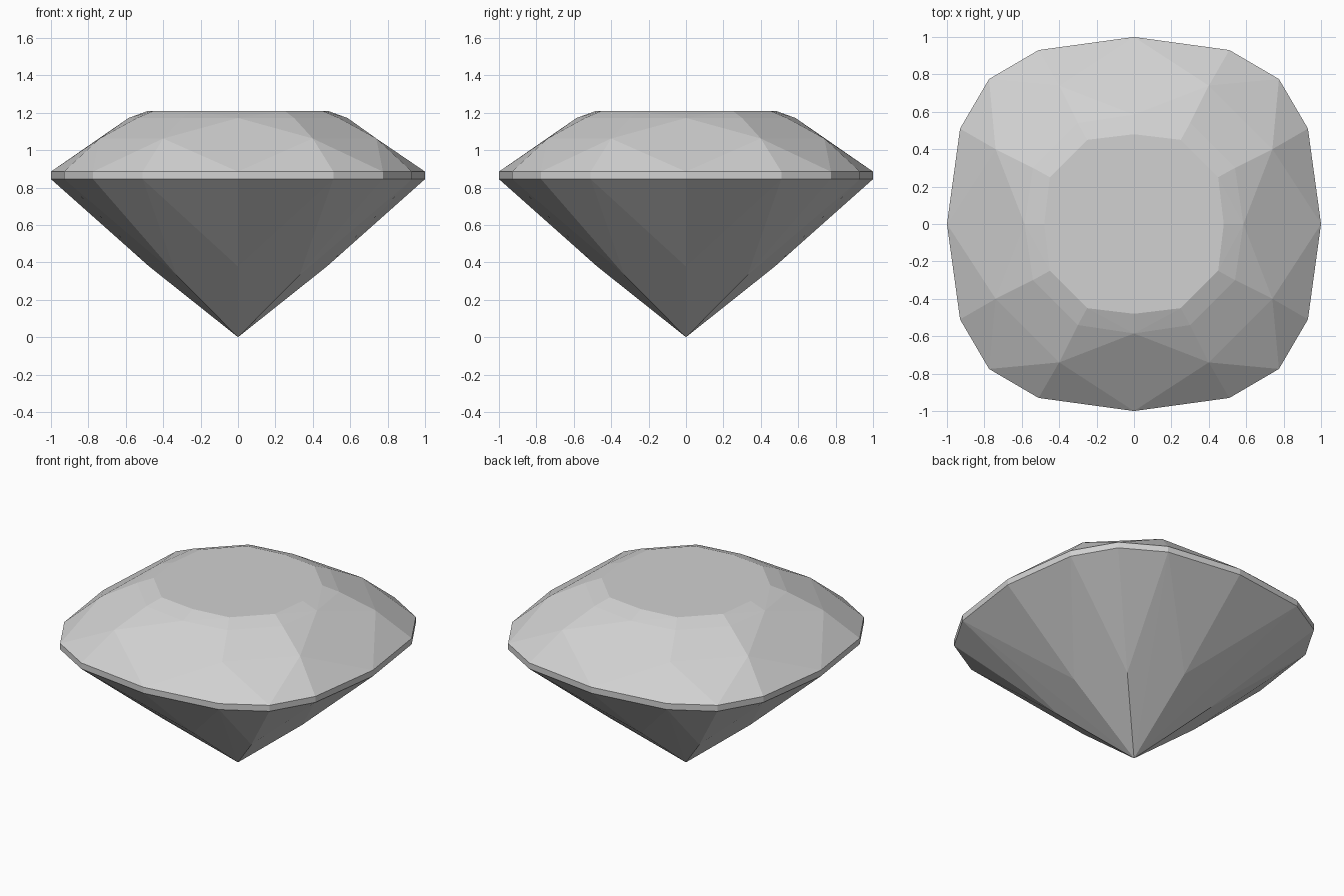
import bpy
import bmesh
import math

# Remove only the default cube
cube = bpy.data.objects.get("Cube")
if cube:
    bpy.data.objects.remove(cube, do_unlink=True)


def ring(z, *corners):
    """Repeat each (a, b) corner eight ways round the vertical axis at height z."""
    points = set()
    for a, b in corners:
        for sx in (-1, 1):
            for sy in (-1, 1):
                points.add((sx * a, sy * b, z))
                points.add((sx * b, sy * a, z))
    return sorted({tuple(c + 0.0 for c in p) for p in points})


# Cushion-shaped outline shared by both girdle rims
outline = [(0, 1), (0.51, 0.93), (0.775, 0.775)]

points = [(0, 0, 0)]                                   # pointed base
points += ring(0.333, (0.33, 0.33))                    # pavilion, diagonal corners
points += ring(0.378, (0, 0.475))                      # pavilion, axis corners
points += ring(0.845, *outline)                        # lower girdle rim
points += ring(0.885, *outline)                        # upper girdle rim
points += ring(1.062, (0.4, 0.74))                     # crown kite corners
points += ring(1.172, (0, 0.585), (0.3, 0.54))         # crown shoulder
points += ring(1.21, (0, 0.48), (0.25, 0.45))          # flat table

# Wrap the corners in flat facets
bm = bmesh.new()
for p in points:
    bm.verts.new(p)
bmesh.ops.convex_hull(bm, input=bm.verts[:])
bmesh.ops.dissolve_limit(bm, angle_limit=math.radians(0.8),
                         verts=bm.verts[:], edges=bm.edges[:])
bmesh.ops.recalc_face_normals(bm, faces=bm.faces[:])
mesh = bpy.data.meshes.new("cut_gem")
bm.to_mesh(mesh)
bm.free()

# Single pale grey colour
grey = (0.64, 0.64, 0.64, 1)
mat = bpy.data.materials.new("pale_grey")
mat.use_nodes = True
mat.diffuse_color = grey
shader = next(n for n in mat.node_tree.nodes if n.type == "BSDF_PRINCIPLED")
shader.inputs["Base Color"].default_value = grey
mesh.materials.append(mat)

gem = bpy.data.objects.new("cut_gem", mesh)
bpy.context.collection.objects.link(gem)
